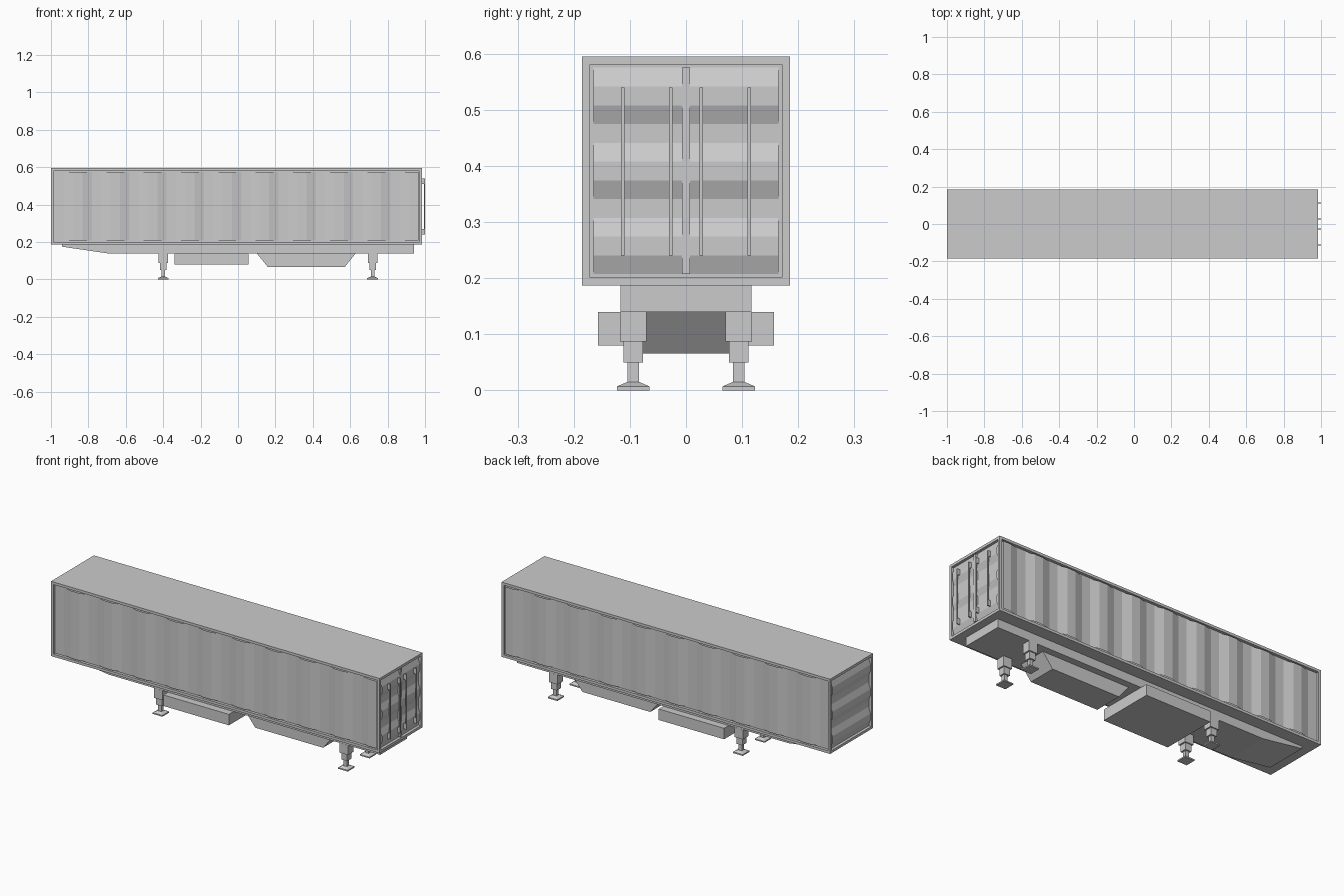
import bpy, bmesh
from mathutils import Vector

cube = bpy.data.objects.get("Cube")
if cube:
    bpy.data.objects.remove(cube, do_unlink=True)

grey = bpy.data.materials.new("light_grey")
grey.use_nodes = True
grey.diffuse_color = (0.6, 0.6, 0.6, 1)
grey.node_tree.nodes["Principled BSDF"].inputs["Base Color"].default_value = (0.6, 0.6, 0.6, 1)


def finish(name, bm):
    mesh = bpy.data.meshes.new(name)
    bm.to_mesh(mesh)
    bm.free()
    mesh.materials.append(grey)
    obj = bpy.data.objects.new(name, mesh)
    bpy.context.collection.objects.link(obj)
    return obj


def add_box(bm, low, high, top_scale=1):
    low, high = Vector(low), Vector(high)
    mid, size = (low + high) / 2, high - low
    for v in bmesh.ops.create_cube(bm, size=1)["verts"]:
        k = top_scale if v.co.z > 0 else 1
        v.co = mid + Vector((v.co.x * size.x * k, v.co.y * size.y * k, v.co.z * size.z))


def prism(name, outline, half_width):
    """Extrude an x-z outline across the width."""
    bm = bmesh.new()
    face = bm.faces.new([bm.verts.new((x, -half_width, z)) for x, z in outline])
    ext = bmesh.ops.extrude_face_region(bm, geom=[face])["geom"]
    bmesh.ops.translate(bm, vec=(0, 2 * half_width, 0),
                        verts=[g for g in ext if isinstance(g, bmesh.types.BMVert)])
    bmesh.ops.recalc_face_normals(bm, faces=bm.faces)
    return finish(name, bm)


def corrugated(name, start, along, across, outward, count, wave):
    """Trapezoid-wave sheet: 'wave' holds four depths repeated along the sheet."""
    bm = bmesh.new()
    start, along, across, outward = map(Vector, (start, along, across, outward))
    previous = None
    for i in range(count + 1):
        p = start + along * (i / count) - outward * wave[i % 4]
        row = [bm.verts.new(p), bm.verts.new(p + across)]
        if previous:
            bm.faces.new((previous[0], row[0], row[1], previous[1]))
        previous = row
    bm.normal_update()
    if sum((f.normal.dot(outward) for f in bm.faces)) < 0:
        bmesh.ops.reverse_faces(bm, faces=bm.faces)
    return finish(name, bm)


X0, X1, W, Z0, Z1 = -1.0, 0.985, 0.185, 0.187, 0.595
RIM, DEEP, SHALLOW = 0.02, 0.014, 0.001

# container shell: box with a recessed pocket in each upright side
bm = bmesh.new()
add_box(bm, (X0, -W, Z0), (X1, W, Z1))
bm.normal_update()
sides = [f for f in bm.faces if abs(f.normal.z) < 0.5]
bmesh.ops.inset_individual(bm, faces=sides, thickness=RIM)
bmesh.ops.inset_individual(bm, faces=sides, thickness=0, depth=-0.015)
finish("container_frame", bm)

# corrugated walls
height = Z1 - Z0 - 2 * RIM
length = X1 - X0 - 2 * RIM
low = Z0 + RIM
side_wave = (DEEP, DEEP, SHALLOW, SHALLOW)
end_wave = (DEEP, SHALLOW, SHALLOW, DEEP)
for name, s in (("right_wall", -1), ("left_wall", 1)):
    corrugated(name, (X0 + RIM, s * W, low), (length, 0, 0), (0, 0, height), (0, s, 0), 39, side_wave)
corrugated("front_wall", (X0, RIM - W, low), (0, 0, height), (0, 2 * (W - RIM), 0), (-1, 0, 0), 11, end_wave)
for name, y in (("door_a", -0.165), ("door_b", 0.0075)):
    corrugated(name, (X1, y, low), (0, 0, height), (0, 0.1575, 0), (1, 0, 0), 11, end_wave)
bm = bmesh.new()
add_box(bm, (X1 - 0.015, -0.0075, low), (X1, 0.0075, Z1 - RIM))
finish("door_post", bm)

# door locking bars with returned ends
bm = bmesh.new()
for y in (-0.113, -0.027, 0.027, 0.113):
    add_box(bm, (0.994, y - 0.003, 0.24), (1.0, y + 0.003, 0.54))
    for z in (0.24, 0.51):
        add_box(bm, (0.972, y - 0.003, z), (0.994, y + 0.003, z + 0.03))
finish("door_bars", bm)

# chassis and underslung tanks
prism("chassis", [(-0.94, 0.187), (-0.94, 0.175), (-0.7, 0.14), (0.94, 0.14), (0.94, 0.187)], 0.117)
prism("tapered_tank", [(0.1, 0.14), (0.16, 0.066), (0.57, 0.066), (0.63, 0.14)], 0.08)
prism("storage_box", [(-0.34, 0.14), (-0.34, 0.08), (0.055, 0.08), (0.055, 0.14)], 0.157)

# landing legs: telescoping tubes on a sloped foot
for place, x in (("front", -0.4), ("rear", 0.72)):
    for side, y in (("right", -0.094), ("left", 0.094)):
        bm = bmesh.new()
        for half_x, half_y, z0, z1, top in (
                (0.026, 0.0235, 0.087, 0.14, 1), (0.018, 0.0175, 0.05, 0.087, 1),
                (0.01, 0.01, 0.014, 0.05, 1), (0.029, 0.029, 0.007, 0.015, 0.36),
                (0.029, 0.029, 0, 0.007, 1)):
            add_box(bm, (x - half_x, y - half_y, z0), (x + half_x, y + half_y, z1), top)
        finish(f"{place}_{side}_leg", bm)
